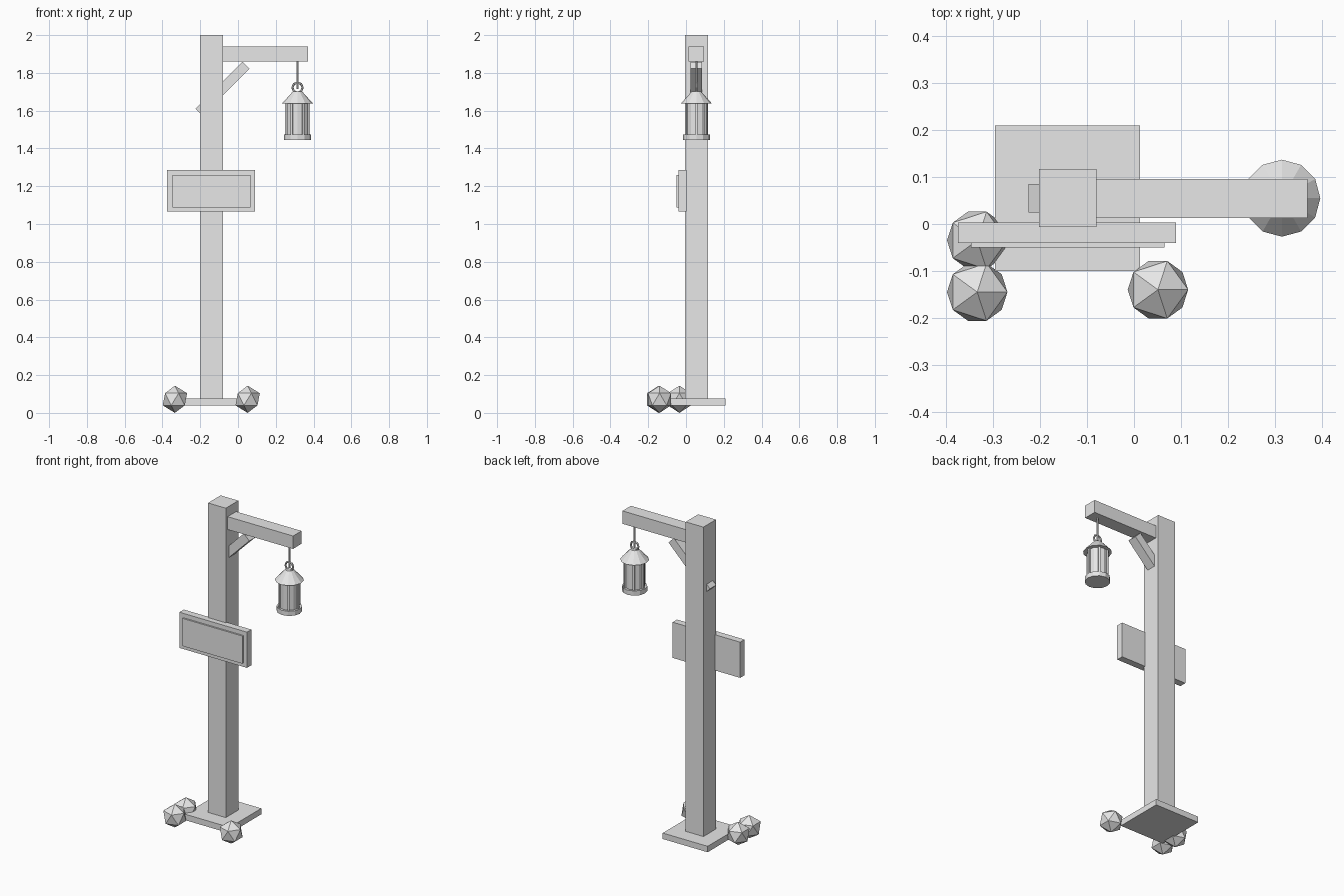
import bpy
from math import cos, sin, pi, radians
from mathutils import Vector

if "Cube" in bpy.data.objects:
    bpy.data.objects.remove(bpy.data.objects["Cube"], do_unlink=True)

GREY = (0.8, 0.8, 0.8, 1)
mat = bpy.data.materials.new("light grey")
mat.use_nodes = True
mat.diffuse_color = GREY
mat.node_tree.nodes["Principled BSDF"].inputs["Base Color"].default_value = GREY


def finish(name):
    ob = bpy.context.object
    ob.name = name
    ob.data.materials.clear()
    ob.data.materials.append(mat)
    return ob


def box(name, low, high, turn=(0, 0, 0)):
    """Box between two corners, optionally turned about its centre."""
    low, high = Vector(low), Vector(high)
    bpy.ops.mesh.primitive_cube_add(size=1, location=(low + high) / 2, rotation=turn)
    ob = finish(name)
    ob.scale = high - low
    return ob


def drum(name, x, y, z0, z1, r0, r1, sides=12):
    """Straight or tapered round part between two heights."""
    bpy.ops.mesh.primitive_cone_add(vertices=sides, radius1=r0, radius2=r1,
                                    depth=z1 - z0, location=(x, y, (z0 + z1) / 2))
    return finish(name)


# Timber post, foot, arm and diagonal brace
box("foot_plate", (-0.296, -0.1, 0.038), (0.013, 0.21, 0.075))
box("post", (-0.202, -0.006, 0.05), (-0.08, 0.117, 2.0))
box("arm", (-0.12, 0.013, 1.86), (0.37, 0.096, 1.94))
box("brace", (-0.258, 0.024, 1.69), (0.094, 0.085, 1.742), (0, radians(-45), 0))

# Sign board with raised panel
box("sign_board", (-0.375, -0.04, 1.065), (0.09, 0.003, 1.287))
box("sign_panel", (-0.347, -0.05, 1.088), (0.065, -0.038, 1.26))

# Stones around the foot
R = 0.072
for i, (x, y) in enumerate([(-0.334, -0.145), (-0.334, -0.035), (0.051, -0.14)]):
    bpy.ops.mesh.primitive_ico_sphere_add(subdivisions=1, radius=R, location=(x, y, R))
    finish(f"stone_{i + 1}")

# Hanging lantern
LX, LY = 0.315, 0.055
drum("hanging_rod", LX, LY, 1.715, 1.87, 0.006, 0.006, 8)
bpy.ops.mesh.primitive_torus_add(major_segments=8, minor_segments=6,
                                 major_radius=0.027, minor_radius=0.006,
                                 location=(LX, LY, 1.722), rotation=(pi / 2, 0, 0))
finish("lantern_ring")
drum("lantern_roof", LX, LY, 1.638, 1.702, 0.082, 0.024)
drum("lantern_glass", LX, LY, 1.465, 1.645, 0.058, 0.058)
drum("lantern_base", LX, LY, 1.445, 1.474, 0.072, 0.072)
for i in range(6):
    a = i * pi / 3
    x, y = LX + 0.059 * cos(a), LY + 0.059 * sin(a)
    box(f"lantern_bar_{i + 1}", (x - 0.006, y - 0.006, 1.465),
        (x + 0.006, y + 0.006, 1.645), (0, 0, a))
